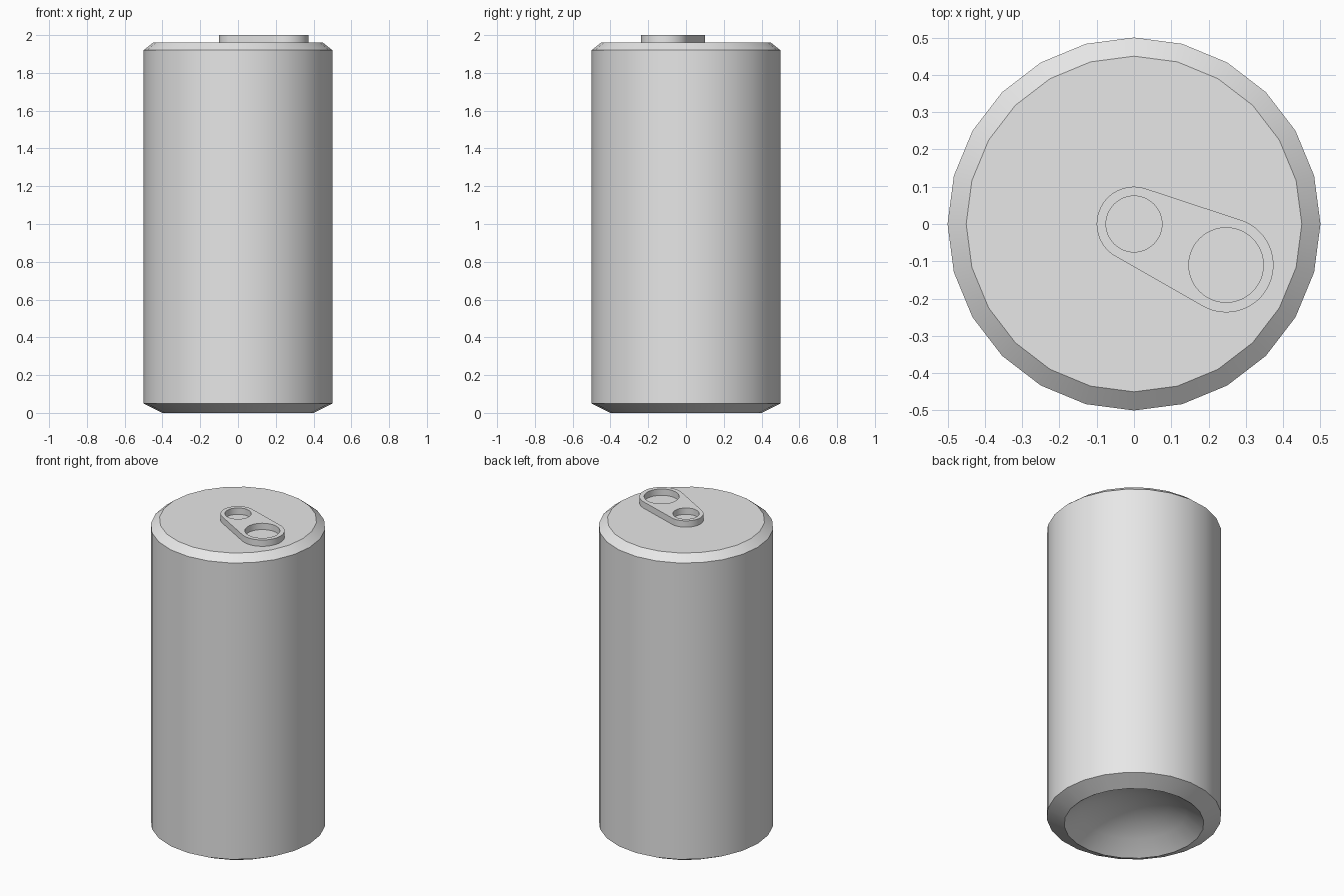
import bpy, bmesh, math
from mathutils import Vector

cube = bpy.data.objects.get("Cube")
if cube:
    bpy.data.objects.remove(cube, do_unlink=True)

metal = bpy.data.materials.new("light_grey_metal")
metal.use_nodes = True
metal.diffuse_color = (0.8, 0.8, 0.8, 1)
metal.node_tree.nodes["Principled BSDF"].inputs["Base Color"].default_value = (0.8, 0.8, 0.8, 1)


def select_only(obj):
    bpy.ops.object.select_all(action="DESELECT")
    obj.select_set(True)
    bpy.context.view_layer.objects.active = obj


def clean_and_smooth(obj):
    bm = bmesh.new()
    bm.from_mesh(obj.data)
    bmesh.ops.remove_doubles(bm, verts=bm.verts, dist=0.0005)
    bmesh.ops.recalc_face_normals(bm, faces=bm.faces)
    bm.to_mesh(obj.data)
    bm.free()
    obj.data.materials.clear()
    obj.data.materials.append(metal)
    select_only(obj)
    bpy.ops.object.shade_smooth_by_angle(angle=math.radians(30))


# Can body: a lathed profile with a hollow domed base and bevelled shoulders
BASE_R, DOME_H, RINGS, TOP = 0.4, 0.15, 4, 1.96
sphere_r = (BASE_R ** 2 + DOME_H ** 2) / (2 * DOME_H)
profile = []
for i in range(RINGS + 1):
    r = BASE_R * i / RINGS
    profile.append((r, DOME_H - sphere_r + math.sqrt(sphere_r ** 2 - r ** 2)))
profile += [(0.5, 0.05), (0.5, 1.92), (0.45, TOP), (0, TOP)]

bm = bmesh.new()
verts = [bm.verts.new((r, 0, z)) for r, z in profile]
edges = [bm.edges.new(pair) for pair in zip(verts, verts[1:])]
bmesh.ops.spin(bm, geom=verts + edges, cent=(0, 0, 0), axis=(0, 0, 1),
               angle=math.tau, steps=24)
mesh = bpy.data.meshes.new("can_body")
bm.to_mesh(mesh)
bm.free()
body = bpy.data.objects.new("can_body", mesh)
bpy.context.collection.objects.link(body)
clean_and_smooth(body)


# Pull tab: a tapered link around two round holes
def arc(centre, radius, start, end, steps):
    return [centre + radius * Vector((math.cos(a), math.sin(a)))
            for a in (start + (end - start) * i / steps for i in range(steps + 1))]


small, large = Vector((0, 0)), Vector((0.247, -0.11))
SMALL_R, LARGE_R = 0.1, 0.127
axis = large - small
heading = math.atan2(axis.y, axis.x)
tangent = math.acos((SMALL_R - LARGE_R) / axis.length)
outline = arc(large, LARGE_R, heading - tangent, heading + tangent, 32)
outline += arc(small, SMALL_R, heading + tangent, heading + math.tau - tangent, 32)
holes = [arc(c, r, 0, math.tau, 48)[:-1] for c, r in ((small, 0.075), (large, 0.1))]

curve = bpy.data.curves.new("pull_tab", "CURVE")
curve.dimensions = "2D"
curve.fill_mode = "BOTH"
curve.extrude = 0.02
for loop in [outline] + holes:
    spline = curve.splines.new("POLY")
    spline.points.add(len(loop) - 1)
    for point, p in zip(spline.points, loop):
        point.co = (p.x, p.y, 0, 1)
    spline.use_cyclic_u = True
tab = bpy.data.objects.new("pull_tab", curve)
tab.location.z = TOP + 0.02
bpy.context.collection.objects.link(tab)
select_only(tab)
bpy.ops.object.convert(target="MESH")
clean_and_smooth(bpy.context.view_layer.objects.active)
